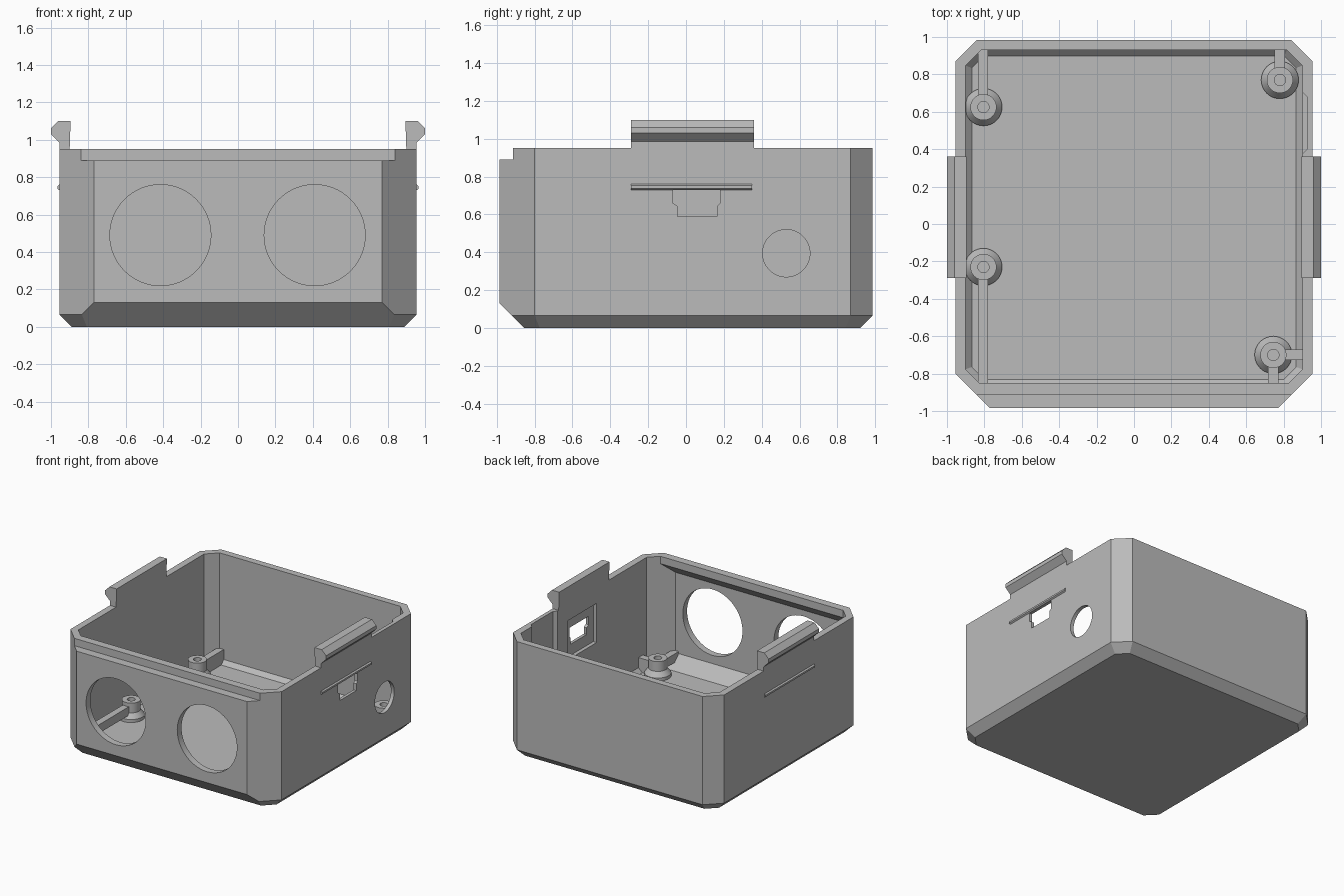
import bpy, bmesh, math
from mathutils import Vector

cube = bpy.data.objects.get("Cube")
if cube:
    bpy.data.objects.remove(cube, do_unlink=True)

grey = bpy.data.materials.new("plain grey")
grey.use_nodes = True
grey.diffuse_color = (0.5, 0.5, 0.5, 1)
grey.node_tree.nodes["Principled BSDF"].inputs["Base Color"].default_value = (0.5, 0.5, 0.5, 1)


def finish(name, bm):
    bmesh.ops.recalc_face_normals(bm, faces=bm.faces)
    mesh = bpy.data.meshes.new(name)
    bm.to_mesh(mesh)
    bm.free()
    mesh.materials.append(grey)
    ob = bpy.data.objects.new(name, mesh)
    bpy.context.collection.objects.link(ob)
    return ob


def prism(name, axis, points, lo, hi):
    """Extrude a 2D profile along an axis."""
    place = {"x": lambda p, t: (t, p[0], p[1]),
             "y": lambda p, t: (p[0], t, p[1]),
             "z": lambda p, t: (p[0], p[1], t)}[axis]
    bm = bmesh.new()
    face = bm.faces.new([bm.verts.new(place(p, lo)) for p in points])
    geom = bmesh.ops.extrude_face_region(bm, geom=[face])["geom"]
    shift = Vector(place((0, 0), hi - lo))
    bmesh.ops.translate(bm, vec=shift, verts=[v for v in geom if isinstance(v, bmesh.types.BMVert)])
    return finish(name, bm)


def rect(a0, a1, b0, b1):
    return [(a0, b0), (a1, b0), (a1, b1), (a0, b1)]


def circle(cx, cy, r, n=64):
    return [(cx + r * math.cos(math.tau * i / n), cy + r * math.sin(math.tau * i / n)) for i in range(n)]


def boolean(target, *cutters):
    for cutter in cutters:
        mod = target.modifiers.new("cut", "BOOLEAN")
        mod.operation, mod.solver, mod.object = "DIFFERENCE", "EXACT", cutter
        bpy.context.view_layer.objects.active = target
        bpy.ops.object.modifier_apply(modifier=mod.name)
        bpy.data.objects.remove(cutter, do_unlink=True)


def faceted_box(name, inset, top):
    """Chamfered tub: a block trimmed by planes, all moved inward by the inset."""
    planes = [((0, 0, -1), 0), ((0, 1, 0), 0.985), ((0, -1, 0), 0.985),
              ((0, 1, -1), 0.92), ((0, -1, -1), 0.855)]
    for s in (-1, 1):
        planes += [((s, 0, 0), 0.955), ((s, 0, -1), 0.89)]
        for front, d in ((1, 1.825), (-1, 1.755)):
            h = math.sqrt(0.5)
            planes += [((s, front, 0), d), ((s * h, front * h, -1), d * h - 0.065)]
    bm = bmesh.new()
    bmesh.ops.create_cube(bm, size=4)
    cuts = [(Vector(n).normalized(), d / Vector(n).length - inset) for n, d in planes]
    for n, d in cuts + [(Vector((0, 0, 1)), top)]:
        res = bmesh.ops.bisect_plane(bm, geom=bm.verts[:] + bm.edges[:] + bm.faces[:],
                                     plane_co=n * d, plane_no=n, clear_outer=True)
        edges = [e for e in res["geom_cut"] if isinstance(e, bmesh.types.BMEdge)]
        if edges:
            bmesh.ops.edgeloop_fill(bm, edges=edges)
    return finish(name, bm)


def smooth(ob):
    bpy.ops.object.select_all(action="DESELECT")
    ob.select_set(True)
    bpy.context.view_layer.objects.active = ob
    bpy.ops.object.shade_smooth_by_angle(angle=math.radians(30))


# Hollow case, with an overhanging lip left along the front wall
case = faceted_box("case", 0, 0.95)
cavity = faceted_box("cavity", 0.055, 1.2)
lip = prism("lip", "x", [(-1.1, 1.3), (-1.1, 0.81), (-0.93, 0.81), (-0.85, 0.89), (-0.85, 1.3)], -1.2, 1.2)
boolean(cavity, lip)
boolean(case, cavity)

# Front ledge, round windows, port openings and inner recesses
port = [(-0.07, 0.73), (-0.07, 0.66), (-0.045, 0.645), (-0.045, 0.59),
        (0.165, 0.59), (0.165, 0.645), (0.18, 0.66), (0.18, 0.73)]
pocket = [(0.85, 0.37), (0.895, 0.37), (0.925, 0.4), (0.925, 0.68), (0.895, 0.71), (0.85, 0.71)]
boolean(case,
        prism("ledge_cut", "x", rect(-1.2, -0.915, 0.89, 1.2), -1.1, 1.1),
        prism("window_cut_right", "y", circle(-0.415, 0.49, 0.27), -1.2, -0.6),
        prism("window_cut_left", "y", circle(0.41, 0.49, 0.27), -1.2, -0.6),
        prism("round_port_cut", "x", circle(0.53, 0.395, 0.125), 0.7, 1.2),
        prism("port_cut", "x", port, 0.7, 1.2),
        prism("port_recess", "x", rect(-0.13, 0.24, 0.5, 0.82), 0.8, 0.93),
        prism("pocket_cut", "z", pocket, 0.24, 1.2))
smooth(case)

# Snap hooks and small side ridges
hook = [(0.9, 0.95), (0.895, 1.1), (0.96, 1.1), (1.0, 1.06), (1.0, 1.03), (0.955, 0.985), (0.955, 0.95)]
ridge = [(0.95, 0.73), (0.955, 0.73), (0.966, 0.738), (0.966, 0.752), (0.955, 0.76), (0.95, 0.76)]
for side, s in (("left", 1), ("right", -1)):
    prism("snap_hook_" + side, "y", [(s * x, z) for x, z in hook], -0.29, 0.36)
    prism("side_ridge_" + side, "y", [(s * x, z) for x, z in ridge], -0.29, 0.35)


# Screw posts: a flared ring with a bore, turned from a profile
def post(name, x, y, n=48):
    profile = [(0.1, 0.05), (0.1, 0.08), (0.07, 0.12), (0.07, 0.2), (0.03, 0.2), (0.03, 0.05)]
    bm = bmesh.new()
    rings = []
    for r, z in profile:
        rings.append([bm.verts.new((px, py, z)) for px, py in circle(x, y, r, n)])
    for a, b in zip(rings, rings[1:]):
        for i in range(n):
            j = (i + 1) % n
            bm.faces.new((a[i], a[j], b[j], b[i]))
    smooth(finish(name, bm))


post("post_back_right", -0.805, 0.625)
post("post_front_right", -0.805, -0.23)
post("post_back_left", 0.78, 0.77)
post("post_front_left", 0.745, -0.7)

# Ribs tying the posts to the walls
ribs = {"rib_back_right": rect(-0.835, -0.78, 0.68, 0.94),
        "rib_front_right": rect(-0.835, -0.78, -0.9, -0.285),
        "rib_back_left": rect(0.752, 0.808, 0.825, 0.94),
        "rib_front_left": rect(0.717, 0.773, -0.93, -0.755),
        "rib_side_left": rect(0.8, 0.91, -0.728, -0.672)}
for name, outline in ribs.items():
    prism(name, "z", outline, 0.05 if "side" in name or "back" in name else 0.1, 0.17)
